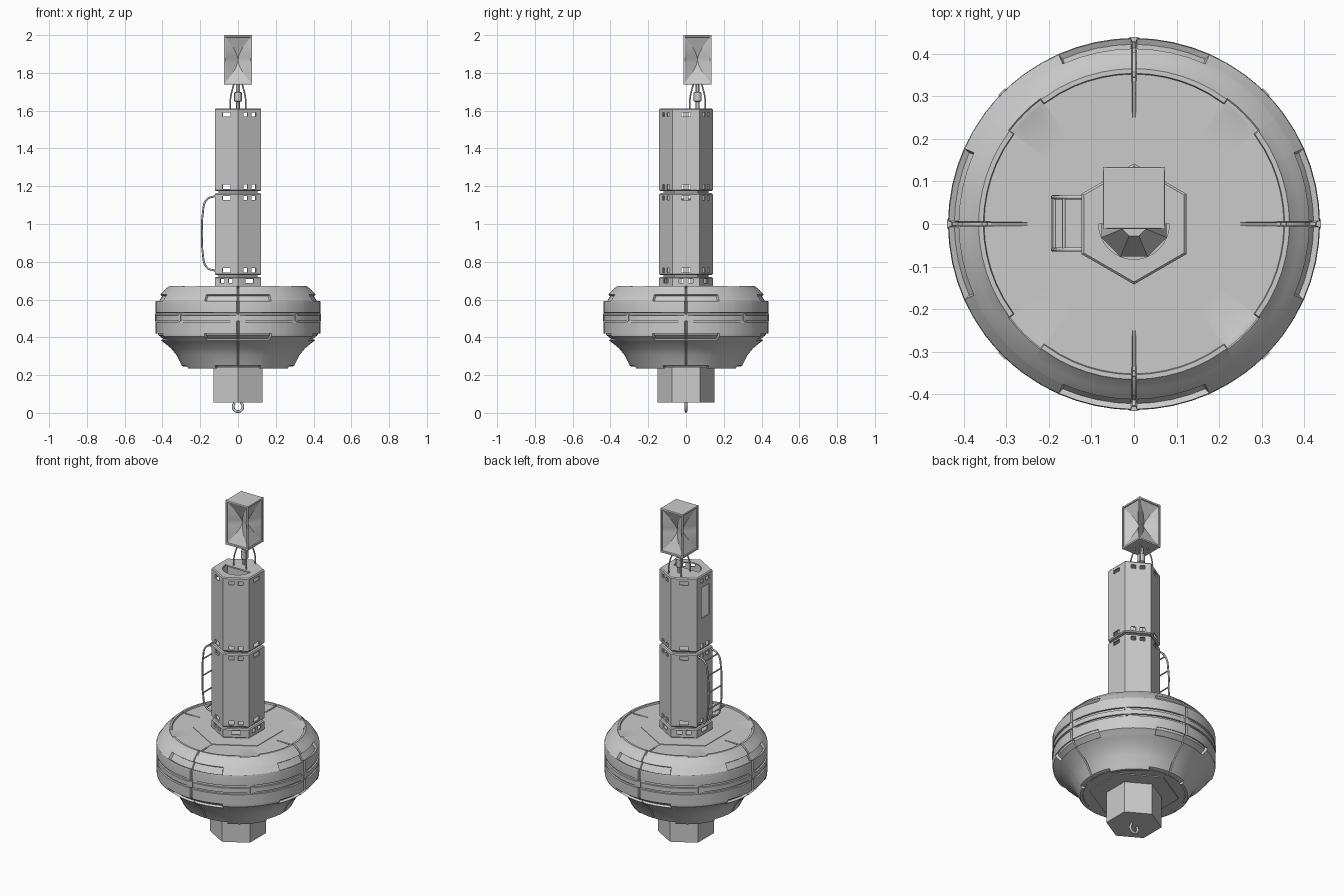
import bpy, bmesh
from math import sin, cos, pi, radians
from mathutils import Matrix, Vector

cube = bpy.data.objects.get("Cube")
if cube:
    bpy.data.objects.remove(cube)

paint = bpy.data.materials.new("plain_grey")
paint.use_nodes = True
GREY = (0.6, 0.6, 0.6, 1)
paint.diffuse_color = GREY
paint.node_tree.nodes["Principled BSDF"].inputs["Base Color"].default_value = GREY
HEX = [30 + 60 * k for k in range(6)]


def finish(name, bm, smooth=False, recalc=False):
    bmesh.ops.remove_doubles(bm, verts=bm.verts, dist=1e-5)
    bmesh.ops.dissolve_degenerate(bm, edges=bm.edges, dist=1e-6)
    if recalc:
        bmesh.ops.recalc_face_normals(bm, faces=bm.faces)
    me = bpy.data.meshes.new(name)
    bm.to_mesh(me)
    bm.free()
    me.materials.append(paint)
    ob = bpy.data.objects.new(name, me)
    bpy.context.collection.objects.link(ob)
    if smooth:
        bpy.ops.object.select_all(action='DESELECT')
        ob.select_set(True)
        bpy.context.view_layer.objects.active = ob
        bpy.ops.object.shade_smooth_by_angle(angle=radians(30))
    return ob


def lathe(name, profile, degrees, rule=None, smooth=False, center=(0, 0)):
    """Turn a bottom-to-top profile; rule may shift a point by its angle."""
    bm = bmesh.new()
    rows = []
    for p in profile:
        row = []
        for d in degrees:
            r, z = rule(p, d) if rule else p
            a = radians(d)
            row.append(bm.verts.new((center[0] + r * cos(a), center[1] + r * sin(a), z)))
        rows.append(row)
    n = len(degrees)
    for i in range(len(rows) - 1):
        if profile[i][0] == 0 and profile[i + 1][0] == 0:
            continue
        for j in range(n):
            k = (j + 1) % n
            bm.faces.new((rows[i][j], rows[i][k], rows[i + 1][k], rows[i + 1][j]))
    return finish(name, bm, smooth)


def prism(name, outline, z0, z1):
    bm = bmesh.new()
    face = bm.faces.new([bm.verts.new((x, y, z0)) for x, y in outline])
    top = bmesh.ops.extrude_face_region(bm, geom=[face])["geom"]
    bmesh.ops.translate(bm, vec=(0, 0, z1 - z0), verts=[v for v in top if isinstance(v, bmesh.types.BMVert)])
    return finish(name, bm, recalc=True)


def cut(ob, cutter):
    cutter.hide_render = True
    cutter.hide_viewport = True
    mod = ob.modifiers.new("cut", 'BOOLEAN')
    mod.object = cutter
    mod.solver = 'EXACT'


def tube(name, points, radius):
    cu = bpy.data.curves.new(name, 'CURVE')
    cu.dimensions = '3D'
    cu.bevel_depth = radius
    cu.bevel_resolution = 2
    cu.resolution_u = 6
    cu.use_fill_caps = True
    sp = cu.splines.new('BEZIER')
    sp.bezier_points.add(len(points) - 1)
    for b, p in zip(sp.bezier_points, points):
        b.co = p
        b.handle_left_type = b.handle_right_type = 'AUTO'
    cu.materials.append(paint)
    ob = bpy.data.objects.new(name, cu)
    bpy.context.collection.objects.link(ob)


# Float hull: turned body with quadrant seams, grooves, pockets and rim arcs
half = [0.5, 0.9, 6, 12, 18, 23.4, 24, 30, 36.6, 37, 41]
hull_angles = sorted({q + s * d for q in range(0, 360, 90) for d in half for s in (-1, 1)}
                     | {q + 45 for q in range(0, 360, 90)})
hull_profile = [
    (0, .245, ''), (.25, .245, ''), (.272, .245, ''), (.273, .235, 'b'), (.288, .235, 'b'), (.298, .25, ''),
    (.325, .305, ''), (.355, .342, ''), (.395, .375, ''), (.408, .384, ''), (.409, .385, 'l'), (.434, .405, 'l'),
    (.436, .418, 'l'), (.436, .419, ''), (.437, .478, ''), (.437, .479, 'g'), (.437, .489, 'g'), (.437, .49, ''),
    (.437, .516, ''), (.437, .517, 'g'), (.437, .53, 'g'), (.437, .531, ''), (.437, .58, ''), (.435, .592, ''),
    (.434, .593, 'u'), (.413, .625, 'u'), (.412, .626, ''), (.39, .65, ''), (.368, .668, ''), (.365, .673, 'r'),
    (.354, .673, 'r'), (.352, .664, ''), (.25, .664, ''), (0, .664, '')]


def hull_rule(point, deg):
    r, z, tag = point
    off = abs((deg + 45) % 90 - 45)
    if tag == 'g' and off < 44 and off > 0.95:
        r -= .009
    elif tag in ('u', 'l') and off < 23.7:
        r -= .012
        z += .007 if tag == 'l' else -.007
    elif tag == 'r' and off > 36.8:
        z = .665
    elif tag == 'b' and off < 23.7:
        z = .246
    if off < 0.7 and r > .26:
        r -= .008
        z += -.008 if z > .66 else 0
    return r, z


lathe("float_hull", hull_profile, hull_angles, hull_rule, smooth=True)

# Small locking lugs bridging the two hull grooves
for k in range(8):
    bm = bmesh.new()
    bmesh.ops.create_cube(bm, size=1, matrix=Matrix.Rotation(k * pi / 4, 4, 'Z')
                          @ Matrix.Translation((.434, 0, .505)) @ Matrix.Diagonal((.012, .022, .036, 1)))
    finish("hull_lug", bm)

# Hexagonal deck plates and keel block
lathe("deck_plate", [(0, .65), (.243, .65), (.243, .667), (0, .667)], HEX)
lathe("keel_plate", [(0, .24), (.243, .24), (.243, .25), (0, .25)], HEX)
lathe("keel_block", [(0, .055), (.15, .055), (.15, .25), (0, .25)], HEX)

# Mooring eye under the keel
ring = [(.026 * cos(t), 0, .033 + .026 * sin(t)) for t in [pi * i / 8 for i in range(-10, 3)]]
tube("mooring_eye", ring + [(.018, 0, .06)], .007)


# Mast sections: hollow hexagonal shells with ventilation slots
def mast_section(name, z0, z1, slot_heights, shift):
    R, w = .142, .008
    ob = lathe(name, [(0, z0), (R - .006, z0), (R, z0 + .006), (R, z1 - .006), (R - .006, z1), (0, z1),
                      (0, z1 - w), (R - w, z1 - w), (R - w, z0 + w), (0, z0 + w)], HEX)
    bm = bmesh.new()
    for side in range(6):
        slots = [(0, .05)] if (side + shift) % 2 == 0 else [(-.025, .026), (.025, .026)]
        for y, width in slots:
            for z in slot_heights:
                bmesh.ops.create_cube(bm, size=1, matrix=Matrix.Rotation(side * pi / 3, 4, 'Z')
                                      @ Matrix.Translation((.123, y, z)) @ Matrix.Diagonal((.04, width, .022, 1)))
    cut(ob, finish(name + "_slot_cutter", bm))
    return ob


upper = mast_section("mast_upper", 1.175, 1.612, (1.58, 1.197), 0)
mast_section("mast_middle", .73, 1.163, (1.137, .755), 0)
mast_section("mast_base", .665, .72, (.698,), 1)
for z in (.725, 1.169):
    lathe("mast_joint", [(0, z - .01), (.12, z - .01), (.12, z + .01), (0, z + .01)], HEX)

# Half-round opening in the mast top and a hatch in its side
arc = [(.083 * cos(a), .083 * sin(a)) for a in [pi + pi * i / 16 for i in range(17)]]
cut(upper, prism("top_opening_cutter", arc, 1.595, 1.63))
cut(upper, prism("hatch_cutter", [(-.15, -.045), (-.1, -.045), (-.1, .03), (-.15, .03)], 1.36, 1.54))
lathe("inner_cone", [(0, 1.34), (.083, 1.34), (.083, 1.37), (.03, 1.46), (0, 1.46)], [22.5 + 45 * k for k in range(8)])

# Ladder on the side of the mast
rail = [(-.12, 1.148), (-.165, 1.13), (-.187, 1.05), (-.19, .95), (-.187, .85), (-.165, .77), (-.12, .752)]
for y in (-.06, .063):
    tube("ladder_rail", [(x, y, z) for x, z in rail], .005)
for x, z in rail[1:6]:
    tube("ladder_rung", [(x, -.06, z), (x, .063, z)], .004)

# Lantern stand: centre post and four bent legs
CY = .061
lathe("lantern_post", [(0, 1.6), (.01, 1.6), (.01, 1.645), (.02, 1.65), (.02, 1.695), (.011, 1.7), (.011, 1.745),
                       (0, 1.745)], [30 * k for k in range(12)], smooth=True, center=(0, CY))
for sx in (-1, 1):
    for sy in (-1, 1):
        tube("lantern_leg", [(sx * .042, CY + sy * .042, 1.605), (sx * .039, CY + sy * .039, 1.67),
                             (sx * .022, CY + sy * .022, 1.742)], .004)

# Reflector box: plates and corner bars framing four sunken hourglass panels
W, Z0, Z1 = .073, 1.738, 2.0
for name, a, b in (("reflector_floor", Z0, Z0 + .012), ("reflector_roof", Z1 - .012, Z1)):
    ob = prism(name, [(sx * W, CY + sy * W) for sx, sy in ((-1, -1), (1, -1), (1, 1), (-1, 1))], a, b)
    bev = ob.modifiers.new("soft_edge", 'BEVEL')
    bev.width = .004
    bev.segments = 2
for sx in (-1, 1):
    for sy in (-1, 1):
        x, y, s = sx * (W - .004), CY + sy * (W - .004), .004
        prism("reflector_bar", [(x - s, y - s), (x + s, y - s), (x + s, y + s), (x - s, y + s)], Z0, Z1)
bm = bmesh.new()
N, inner = 8, W - .006
height, mid = (Z1 - Z0) / 2 - .012, (Z0 + Z1) / 2
for side in range(4):
    turn = Matrix.Translation((0, CY, mid)) @ Matrix.Rotation(side * pi / 2, 4, 'Z')
    rows = []
    for i in range(-N, N + 1):
        t = abs(i) / N
        u = inner * t ** 1.6
        depth = .05 * (1 - t)
        rows.append([bm.verts.new(turn @ Vector((x, -inner + d, height * i / N)))
                     for x, d in ((-inner, 0), (-u, depth), (u, depth), (inner, 0))])
    for lo, hi in zip(rows, rows[1:]):
        for j in range(3):
            bm.faces.new((lo[j], lo[j + 1], hi[j + 1], hi[j]))
finish("reflector_panels", bm, smooth=True)
